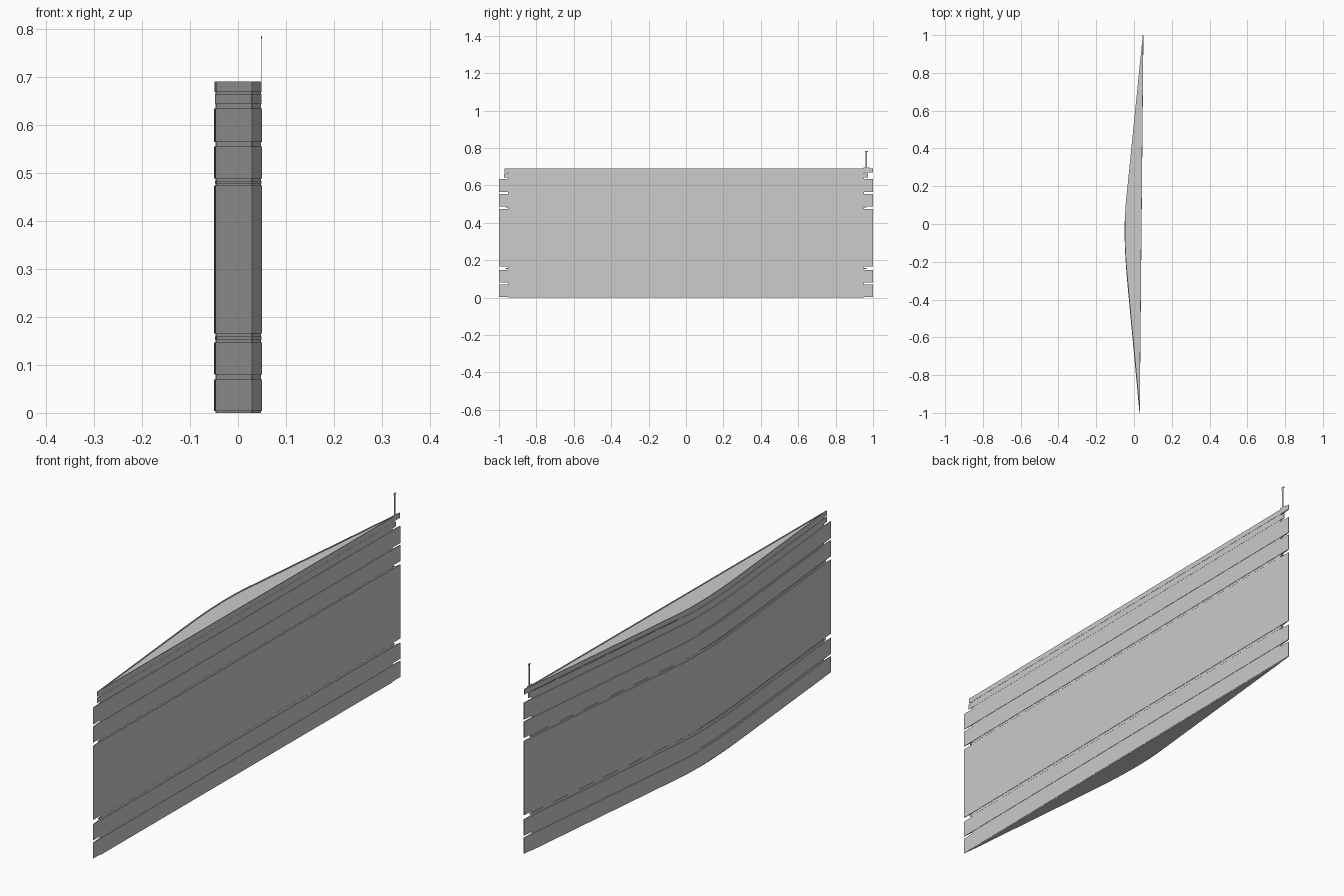
import bpy, bmesh

if "Cube" in bpy.data.objects:
    bpy.data.objects.remove(bpy.data.objects["Cube"])

CX = 0.012  # inset centre of the plan


def outline(s=1.0, dy=0.0):
    """Slim triangular plan with a rounded apex, shrunk towards its centre."""
    a, c, b = (-0.0355, -0.31), (-0.0615, -0.03), (-0.040, 0.14)
    pts = [(0.0290, -1.0), (0.0305, -1.0), (0.0500, 1.0), (0.0470, 1.0)]
    n = 14
    for i in range(n + 1):
        t = 1 - i / n
        pts.append(tuple((1 - t) ** 2 * a[k] + 2 * t * (1 - t) * c[k] + t * t * b[k]
                         for k in (0, 1)))
    return [(CX + (x - CX) * s, y * s + dy) for x, y in pts]


def smooth(ob):
    bpy.ops.object.select_all(action='DESELECT')
    ob.select_set(True)
    bpy.context.view_layer.objects.active = ob
    bpy.ops.object.shade_smooth_by_angle(angle=0.5)


def finish(name, bm):
    bmesh.ops.recalc_face_normals(bm, faces=bm.faces)
    me = bpy.data.meshes.new(name)
    bm.to_mesh(me)
    bm.free()
    ob = bpy.data.objects.new(name, me)
    bpy.context.collection.objects.link(ob)
    smooth(ob)
    return ob


def slab(name, z0, z1, s=1.0, dy=0.0, rim=0.0):
    pts = outline(s, dy)
    bm = bmesh.new()
    levels = [(pts, z0), (pts, z1)]
    if rim:  # parapet lip around a sunken roof
        inner = outline(s * 0.975, dy)
        levels += [(inner, z1), (inner, z1 - rim)]
    rings = [[bm.verts.new((x, y, z)) for x, y in p] for p, z in levels]
    n = len(pts)
    for lo, hi in zip(rings, rings[1:]):
        for i in range(n):
            j = (i + 1) % n
            bm.faces.new((lo[i], lo[j], hi[j], hi[i]))
    bm.faces.new(rings[0][::-1])
    bm.faces.new(rings[-1])
    return finish(name, bm)


def box(name, centre, size):
    bm = bmesh.new()
    bmesh.ops.create_cube(bm, size=1)
    for v in bm.verts:
        v.co = [centre[k] + v.co[k] * size[k] for k in range(3)]
    return finish(name, bm)


# Recessed core showing in the grooves
slab("core", 0.0, 0.680, 0.952)

# Facade bands between the grooves
for i, (z0, z1) in enumerate([(0.004, 0.070), (0.080, 0.147), (0.165, 0.474),
                              (0.488, 0.555), (0.564, 0.634)]):
    slab(f"facade_band_{i + 1}", z0, z1)

# Thin stepped ledges inside the grooves
for i, (z0, z1) in enumerate([(0.153, 0.159), (0.478, 0.483)]):
    slab(f"groove_ledge_{i + 1}", z0, z1, 0.965)

# Upper storey and roof with parapet
slab("upper_band", 0.643, 0.664, 0.972)
slab("roof_parapet", 0.669, 0.690, 0.985, 0.0145, rim=0.005)

# Rooftop mast at the far corner
box("mast_base", (0.0485, 0.965, 0.6925), (0.0015, 0.030, 0.005))
box("mast", (0.0485, 0.965, 0.735), (0.0015, 0.008, 0.09))
box("mast_cap", (0.0485, 0.965, 0.782), (0.002, 0.016, 0.006))
